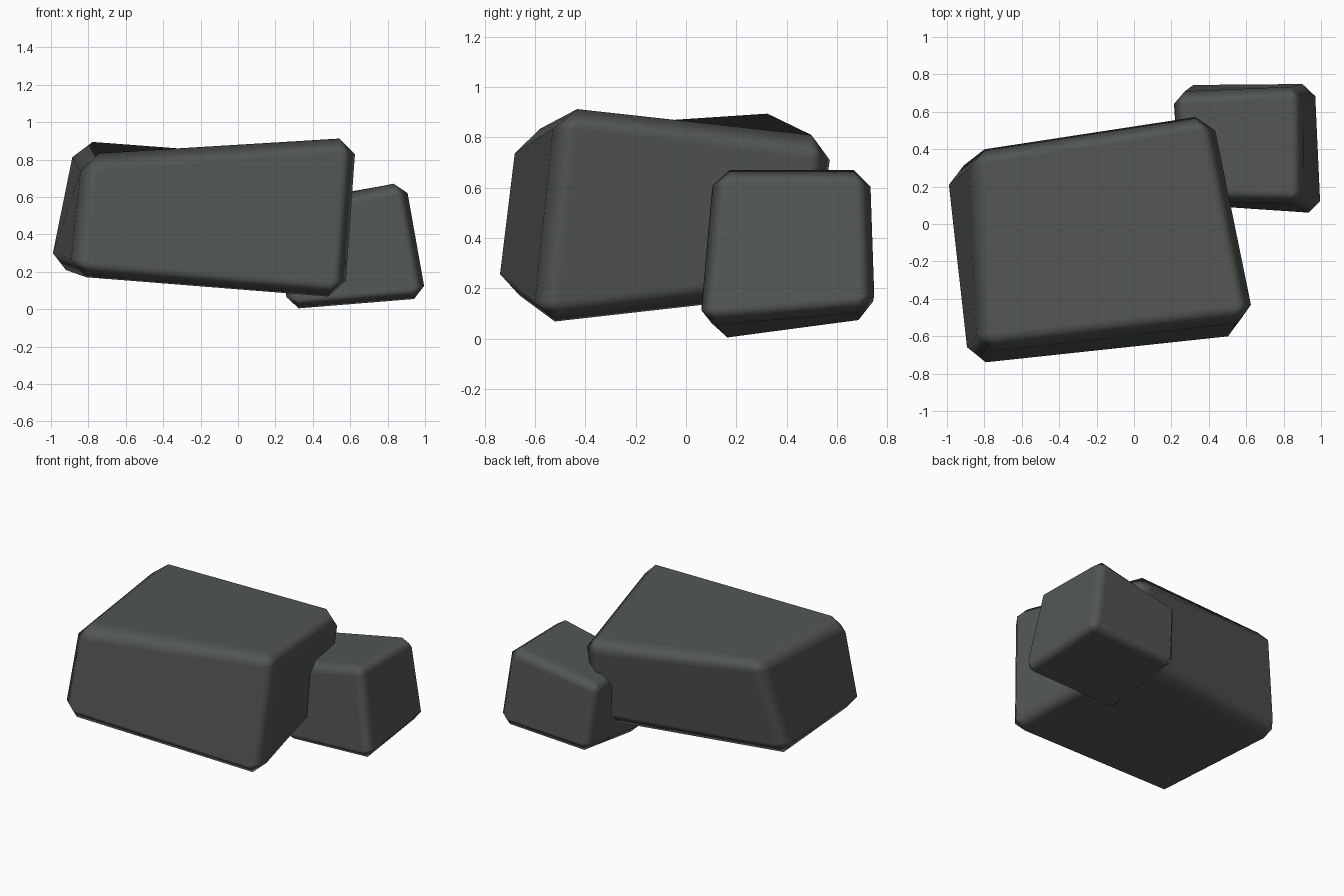
import bpy
import bmesh

cube = bpy.data.objects.get("Cube")
if cube:
    bpy.data.objects.remove(cube, do_unlink=True)

# Dark stone
stone = bpy.data.materials.new("dark_stone")
stone.use_nodes = True
color = (0.085, 0.095, 0.087, 1)
stone.diffuse_color = color
bsdf = stone.node_tree.nodes["Principled BSDF"]
bsdf.inputs["Base Color"].default_value = color
bsdf.inputs["Roughness"].default_value = 0.9


def rock(name, bottom, top, chamfer):
    """Skewed block from two rings of four corners, with chamfered edges."""
    bm = bmesh.new()
    low = [bm.verts.new(p) for p in bottom]
    high = [bm.verts.new(p) for p in top]
    bm.faces.new(low[::-1])
    bm.faces.new(high)
    for i in range(4):
        j = (i + 1) % 4
        bm.faces.new((low[i], low[j], high[j], high[i]))
    mesh = bpy.data.meshes.new(name)
    bm.to_mesh(mesh)
    bm.free()
    mesh.materials.append(stone)
    mesh.shade_smooth()
    obj = bpy.data.objects.new(name, mesh)
    bpy.context.collection.objects.link(obj)
    bevel = obj.modifiers.new("chamfer", "BEVEL")
    bevel.width = chamfer
    bevel.segments = 1
    bevel.limit_method = "NONE"
    bevel.harden_normals = True
    return obj


# Corners run front -x, front +x, back +x, back -x
rock("large_rock",
     [(-.89, -.76, .175), (.585, -.6, .05), (.40, .5, .18), (-1.02, .285, .215)],
     [(-.83, -.68, .82), (.65, -.51, .93), (.42, .60, .79), (-.87, .40, .91)],
     0.09)

rock("small_rock",
     [(.26, .105, -.01), (1.01, .05, .055), (.975, .75, .11), (.26, .75, .08)],
     [(.25, .12, .55), (.895, .11, .685), (.895, .735, .68), (.2, .70, .56)],
     0.065)
